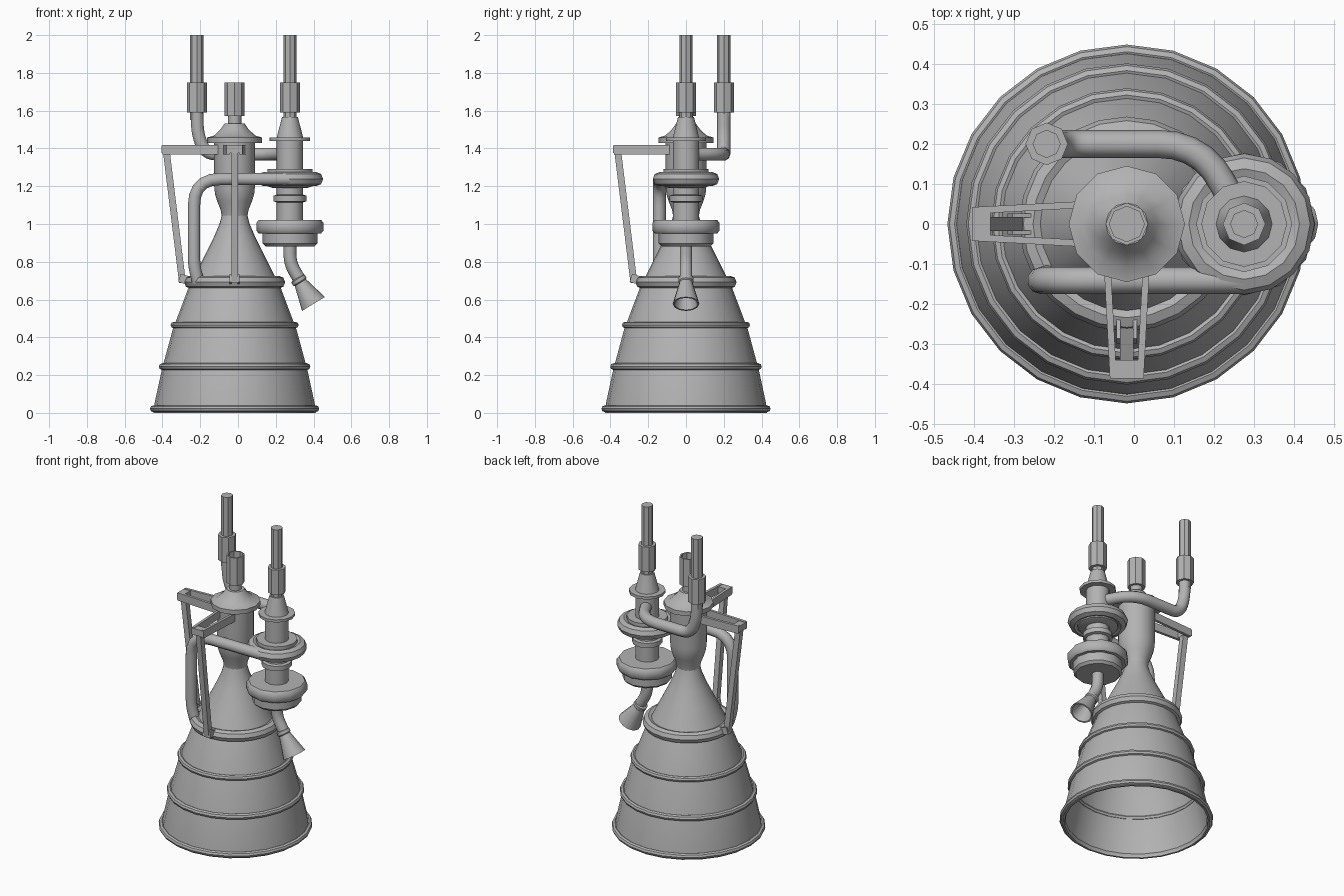
import bpy, bmesh, math
from mathutils import Vector, Matrix

if "Cube" in bpy.data.objects:
    bpy.data.objects.remove(bpy.data.objects["Cube"], do_unlink=True)

GREY = (0.45, 0.45, 0.45, 1)
metal = bpy.data.materials.new("bare_grey_metal")
metal.use_nodes = True
metal.diffuse_color = GREY
metal.node_tree.nodes["Principled BSDF"].inputs["Base Color"].default_value = GREY

AXIS = Vector((-0.018, 0, 0))    # thrust chamber axis
PUMP = Vector((0.275, 0, 0))     # turbopump axis
INLET = Vector((-0.218, 0.2, 0)) # side feed line axis


def finish(obj, angle=40):
    obj.data.materials.clear()
    obj.data.materials.append(metal)
    bpy.ops.object.select_all(action='DESELECT')
    obj.select_set(True)
    bpy.context.view_layer.objects.active = obj
    bpy.ops.object.shade_smooth_by_angle(angle=math.radians(angle))
    return obj


def from_bmesh(name, bm):
    bmesh.ops.remove_doubles(bm, verts=bm.verts, dist=1e-5)
    bmesh.ops.recalc_face_normals(bm, faces=bm.faces)
    mesh = bpy.data.meshes.new(name)
    bm.to_mesh(mesh)
    bm.free()
    obj = bpy.data.objects.new(name, mesh)
    bpy.context.collection.objects.link(obj)
    return finish(obj)


def lathe(name, profile, centre, sides, closed=False, tilt=None):
    """Spin (radius, height) points around the upright axis at centre."""
    bm = bmesh.new()
    pts = [bm.verts.new((0, r, z)) for r, z in profile]
    pairs = list(zip(pts, pts[1:])) + ([(pts[-1], pts[0])] if closed else [])
    edges = [bm.edges.new(p) for p in pairs]
    bmesh.ops.spin(bm, geom=pts + edges, cent=(0, 0, 0), axis=(0, 0, 1),
                   angle=math.tau, steps=sides)
    if tilt:
        bmesh.ops.transform(bm, matrix=tilt, verts=bm.verts)
    bmesh.ops.translate(bm, vec=centre, verts=bm.verts)
    return from_bmesh(name, bm)


def ring(name, centre, z, radius, tube, sides, tube_sides=8):
    profile = [(radius + tube * math.cos(math.tau * i / tube_sides),
                z + tube * math.sin(math.tau * i / tube_sides)) for i in range(tube_sides)]
    return lathe(name, profile, centre, sides, closed=True)


def pipe(name, corners, radius, bend=0.1, steps=5):
    """Round pipe along a path whose corners are filleted."""
    c = [Vector(p) for p in corners]
    path = [c[0]]
    for a, b, d in zip(c, c[1:], c[2:]):
        reach = min(bend, (a - b).length * 0.49, (d - b).length * 0.49)
        p, q = b + (a - b).normalized() * reach, b + (d - b).normalized() * reach
        for i in range(steps + 1):
            t = i / steps
            path.append(p * (1 - t) ** 2 + b * 2 * t * (1 - t) + q * t * t)
    path.append(c[-1])
    curve = bpy.data.curves.new(name, 'CURVE')
    curve.dimensions = '3D'
    curve.bevel_depth = radius
    curve.bevel_resolution = 3
    curve.use_fill_caps = True
    spline = curve.splines.new('POLY')
    spline.points.add(len(path) - 1)
    for point, co in zip(spline.points, path):
        point.co = (*co, 1)
    obj = bpy.data.objects.new(name, curve)
    bpy.context.collection.objects.link(obj)
    bpy.ops.object.select_all(action='DESELECT')
    obj.select_set(True)
    bpy.context.view_layer.objects.active = obj
    bpy.ops.object.convert(target='MESH')
    return finish(bpy.context.object, 50)


def beam(bm, start, end, width, height):
    """Box beam lying in the local radial (x, z) direction."""
    start, end = Vector(start), Vector(end)
    run = end - start
    rot = run.to_track_quat('X', 'Z').to_matrix().to_4x4()
    size = Matrix.Diagonal((run.length, width, height, 1))
    bmesh.ops.create_cube(bm, size=1,
                          matrix=Matrix.Translation((start + end) / 2) @ rot @ size)


# Nozzle bell: outer wall up to the throat, then back down the inside
bell = [(.43, 0), (.424, .05), (.385, .23), (.328, .44), (.245, .66), (.208, .735),
        (.155, .84), (.11, .93), (.08, 1.0), (.068, 1.045)]
inside = [(r - .012, z) for r, z in reversed(bell)]
lathe("nozzle_bell", bell + inside, AXIS, 24, closed=True)
for name, z, r, tube in (("rim_band", .022, .43, .018), ("lower_band", .245, .383, .018),
                         ("upper_band", .465, .322, .017), ("coolant_manifold", .692, .234, .034)):
    ring(name, AXIS, z, r, tube, 24)

# Combustion chamber with flange and domed injector head
lathe("combustion_chamber", [(.068, 1.04), (.074, 1.075), (.092, 1.12), (.104, 1.16),
      (.108, 1.2), (.108, 1.43)], AXIS, 16)
lathe("injector_head", [(0, 1.43), (.145, 1.43), (.145, 1.458), (.11, 1.468), (.075, 1.5),
      (.053, 1.532), (.036, 1.532), (.036, 1.58), (0, 1.58)], AXIS, 12)
lathe("chamber_inlet_collar", [(0, 1.572), (.053, 1.572), (.053, 1.75), (.044, 1.75),
      (.044, 1.6), (0, 1.6)], AXIS, 8)

# Turbopump body from turbine casing to the top cone
lathe("turbine_casing", [(0, .882), (.13, .882), (.145, .897), (.145, .95), (.165, .95),
      (.178, .965), (.178, 1.005), (.165, 1.022), (0, 1.022)], PUMP, 12)
lathe("pump_body", [(.07, 1.0), (.07, 1.115), (.088, 1.12), (.088, 1.15), (.07, 1.155),
      (.07, 1.44), (.107, 1.44), (.107, 1.457), (.07, 1.457), (.042, 1.567), (0, 1.567)],
      PUMP, 12)
lathe("pump_flange", [(0, 1.19), (.09, 1.19), (.12, 1.2), (.12, 1.29), (0, 1.29)], PUMP, 12)
ring("pump_volute", PUMP, 1.238, .138, .038, 16)

# Feed lines: thin upper pipe over a wider collar
for name, spot in (("pump_feed", PUMP), ("side_feed", INLET)):
    lathe(name, [(0, 1.55), (.035, 1.55), (.035, 1.59), (.053, 1.59), (.053, 1.75),
          (.035, 1.75), (.035, 2.0), (0, 2.0)], spot, 8)

# Connecting pipes
pipe("side_feed_pipe", [(-.218, .2, 1.6), (-.213, .2, 1.47), (-.17, .2, 1.37),
     (.17, .2, 1.37), (.275, .0, 1.37)], .035, .12)
pipe("coolant_pipe", [(.275, -.141, 1.238), (-.233, -.141, 1.238), (-.233, -.141, .78),
     (-.21, -.135, .69)], .034, .14)
pipe("exhaust_pipe", [(.275, 0, .9), (.275, 0, .79), (.33, 0, .7)], .034, .08)

# Flared exhaust outlet, tilted outwards
aim = Vector((.52, 0, -.85)).normalized().to_track_quat('Z', 'Y').to_matrix().to_4x4()
lathe("exhaust_outlet", [(.033, 0), (.041, .005), (.041, .024), (.035, .03), (.071, .162),
      (.062, .162), (.026, .03), (.026, 0)], Vector((.315, 0, .715)), 12, closed=True, tilt=aim)

# Two gimbal brackets: forked arm, sloping actuator strut and lower clevis
for name, turn in (("front_bracket", -90), ("right_bracket", 180)):
    bm = bmesh.new()
    for side in (-1, 1):
        beam(bm, (.08, side * .05, 1.393), (.38, side * .034, 1.393), .017, .05)
        beam(bm, (.225, side * .021, .695), (.292, side * .021, .715), .01, .045)
    beam(bm, (.34, 0, 1.395), (.386, 0, 1.395), .085, .04)
    beam(bm, (.362, 0, 1.39), (.276, 0, .69), .034, .036)
    bmesh.ops.rotate(bm, cent=(0, 0, 0), verts=bm.verts,
                     matrix=Matrix.Rotation(math.radians(turn), 3, 'Z'))
    bmesh.ops.translate(bm, vec=AXIS, verts=bm.verts)
    from_bmesh(name, bm)
